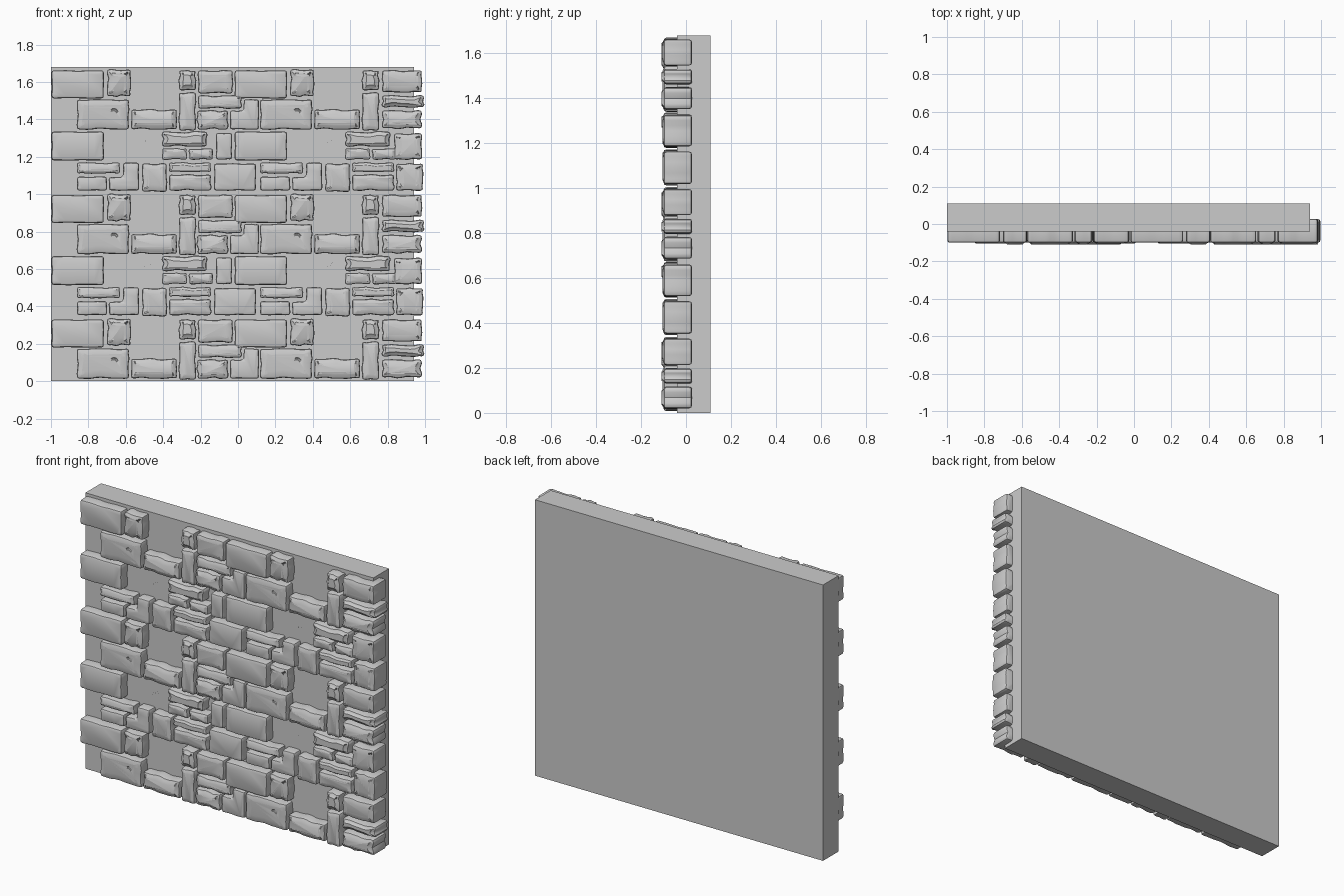
import bpy, bmesh, math, random

if "Cube" in bpy.data.objects:
    bpy.data.objects.remove(bpy.data.objects["Cube"])

random.seed(4)
STEP_X, STEP_Z = 0.979, 0.666      # size of the repeating stone pattern
FRONT, BACK = -0.10, 0.027


def wavy_outline(corners, amp):
    """Outline of straight edges broken into small waves."""
    pts = []
    for i, (x0, z0) in enumerate(corners):
        x1, z1 = corners[(i + 1) % len(corners)]
        length = math.hypot(x1 - x0, z1 - z0)
        nx, nz = (z1 - z0) / length, -(x1 - x0) / length
        n = max(4, round(length / 0.025))
        p1, p2 = random.uniform(0, 6.28), random.uniform(0, 6.28)
        for k in range(n):
            t = k / n
            fade = math.sin(math.pi * t) ** 0.5
            d = amp * fade * (math.sin(9 * t + p1) + 0.5 * math.sin(17 * t + p2) - 0.4)
            pts.append((x0 + (x1 - x0) * t + nx * d, z0 + (z1 - z0) * t + nz * d))
    return pts


def link(name, mesh):
    ob = bpy.data.objects.new(name, mesh)
    bpy.context.collection.objects.link(ob)
    return ob


def carve(ob, chips):
    """Sink tilted rings into the face to leave crescent chips."""
    for x, z in chips:
        bpy.ops.mesh.primitive_torus_add(
            location=(x, FRONT - 0.012, z), rotation=(math.radians(65), 0.3, 0),
            major_radius=0.017, minor_radius=0.007,
            major_segments=20, minor_segments=8)
        cutter = bpy.context.object
        cutter.hide_render = True
        mod = ob.modifiers.new("chip", 'BOOLEAN')
        mod.object, mod.operation, mod.solver = cutter, 'DIFFERENCE', 'EXACT'
        deps = bpy.context.evaluated_depsgraph_get()
        mesh = bpy.data.meshes.new_from_object(ob.evaluated_get(deps))
        ob.modifiers.clear()
        ob.data = mesh
        bpy.data.objects.remove(cutter)


def stone(name, box, nx=2, nz=3, amp=0.0015, bulge=0.0, notch=None, chips=()):
    """One bevelled stone, repeated nx times across and nz times down."""
    x0, x1, z0, z1 = box
    corners = [(x0, z0), (x1, z0), (x1, z1), (x0, z1)]
    if notch:                       # L shape, cut out of the upper left
        corners[3:] = [(notch[0], z1), notch, (x0, notch[1])]
    bm = bmesh.new()
    face = bm.faces.new([bm.verts.new((x, FRONT, z)) for x, z in wavy_outline(corners, amp)])
    ext = bmesh.ops.extrude_face_region(bm, geom=[face], use_keep_orig=True)
    for v in ext["geom"]:
        if isinstance(v, bmesh.types.BMVert):
            v.co.y = BACK
    bmesh.ops.recalc_face_normals(bm, faces=bm.faces[:])
    sharp = [e for e in bm.edges if len(e.link_faces) == 2
             and e.calc_face_angle() > math.radians(50)]
    bmesh.ops.bevel(bm, geom=sharp, offset=0.013, segments=2, profile=0.5,
                    affect='EDGES', clamp_overlap=True)
    if bulge:
        bm.normal_update()
        cap = max((f for f in bm.faces if f.normal.y < -0.9), key=lambda f: f.calc_area())
        bmesh.ops.inset_region(bm, faces=[cap], depth=bulge,
                               thickness=0.2 * min(x1 - x0, z1 - z0) - 0.005)
    mesh = bpy.data.meshes.new(name)
    bm.to_mesh(mesh)
    bm.free()
    ob = link(name, mesh)
    carve(ob, chips)
    bpy.ops.object.select_all(action='DESELECT')
    ob.select_set(True)
    bpy.context.view_layer.objects.active = ob
    bpy.ops.object.shade_smooth_by_angle(angle=math.radians(35))
    for i in range(nx):
        for k in range(nz):
            if i or k:
                link(name, ob.data).location = (i * STEP_X, 0, -k * STEP_Z)


# backing slab
bpy.ops.mesh.primitive_cube_add(size=1, location=(-0.03, 0.035, 0.84))
slab = bpy.context.object
slab.name = "backing_slab"
slab.scale = (1.94, 0.15, 1.68)

ROUGH = dict(amp=0.004, bulge=0.01)
WORN = dict(amp=0.003, bulge=0.004)

# first course
stone("long_stone", (-0.997, -0.717, 1.512, 1.662))
stone("square_stone", (-0.70, -0.572, 1.523, 1.667), **ROUGH)
stone("large_stone", (-0.562, -0.326, 1.464, 1.667),
      chips=[(-0.528, 1.63), (-0.405, 1.49)], **ROUGH)
stone("small_stone", (-0.316, -0.225, 1.555, 1.662), **ROUGH)
stone("medium_stone", (-0.214, -0.027, 1.539, 1.662), nx=1, **WORN)
stone("corner_stone", (0.77, 0.984, 1.544, 1.662), nx=1, **WORN)

# second course
stone("chipped_stone", (-0.861, -0.583, 1.346, 1.507), chips=[(-0.663, 1.437)], **WORN)
stone("low_stone", (-0.572, -0.326, 1.346, 1.453), **ROUGH)
stone("upright_stone", (-0.316, -0.225, 1.340, 1.544), **WORN)
stone("flat_stone", (-0.214, 0.02, 1.458, 1.528), nx=1, **WORN)
stone("block_stone", (-0.219, -0.053, 1.346, 1.448), nx=1, **ROUGH)
stone("notched_stone", (-0.043, 0.112, 1.346, 1.507), nx=1, notch=(0.03, 1.447))
stone("corner_flat_stone", (0.77, 0.994, 1.464, 1.528), nx=1, **ROUGH)
stone("corner_block_stone", (0.77, 0.982, 1.351, 1.448), nx=1, **ROUGH)

# third course
stone("long_stone", (-0.997, -0.717, 1.18, 1.335), nz=2)
stone("chipped_stone", (-0.706, -0.428, 1.18, 1.335), nz=2, chips=[(-0.513, 1.268)], **WORN)
stone("flat_stone", (-0.406, -0.166, 1.255, 1.335), nz=2, **ROUGH)
stone("small_flat_stone", (-0.406, -0.273, 1.185, 1.245), nz=2, **WORN)
stone("small_flat_stone", (-0.262, -0.134, 1.185, 1.244), nz=2, **WORN)
stone("upright_stone", (-0.118, -0.032, 1.185, 1.328), nx=1, nz=2)
stone("corner_stone", (0.834, 0.984, 1.185, 1.325), nx=1, nz=2, **WORN)

# fourth course
stone("flat_stone", (-0.861, -0.631, 1.11, 1.169), nz=2, **WORN)
stone("block_stone", (-0.861, -0.70, 1.019, 1.094), nz=2)
stone("notched_stone", (-0.69, -0.529, 1.019, 1.169), nz=2, notch=(-0.615, 1.092))
stone("square_stone", (-0.513, -0.38, 1.013, 1.164), nz=2, **WORN)
stone("flat_stone", (-0.369, -0.144, 1.118, 1.169), nz=2, **WORN)
stone("low_stone", (-0.369, -0.144, 1.019, 1.105), nz=2, **WORN)
stone("long_stone", (-0.128, 0.096, 1.019, 1.164), nx=1, nz=2)
stone("corner_stone", (0.845, 0.99, 1.019, 1.164), nx=1, nz=2, **WORN)
